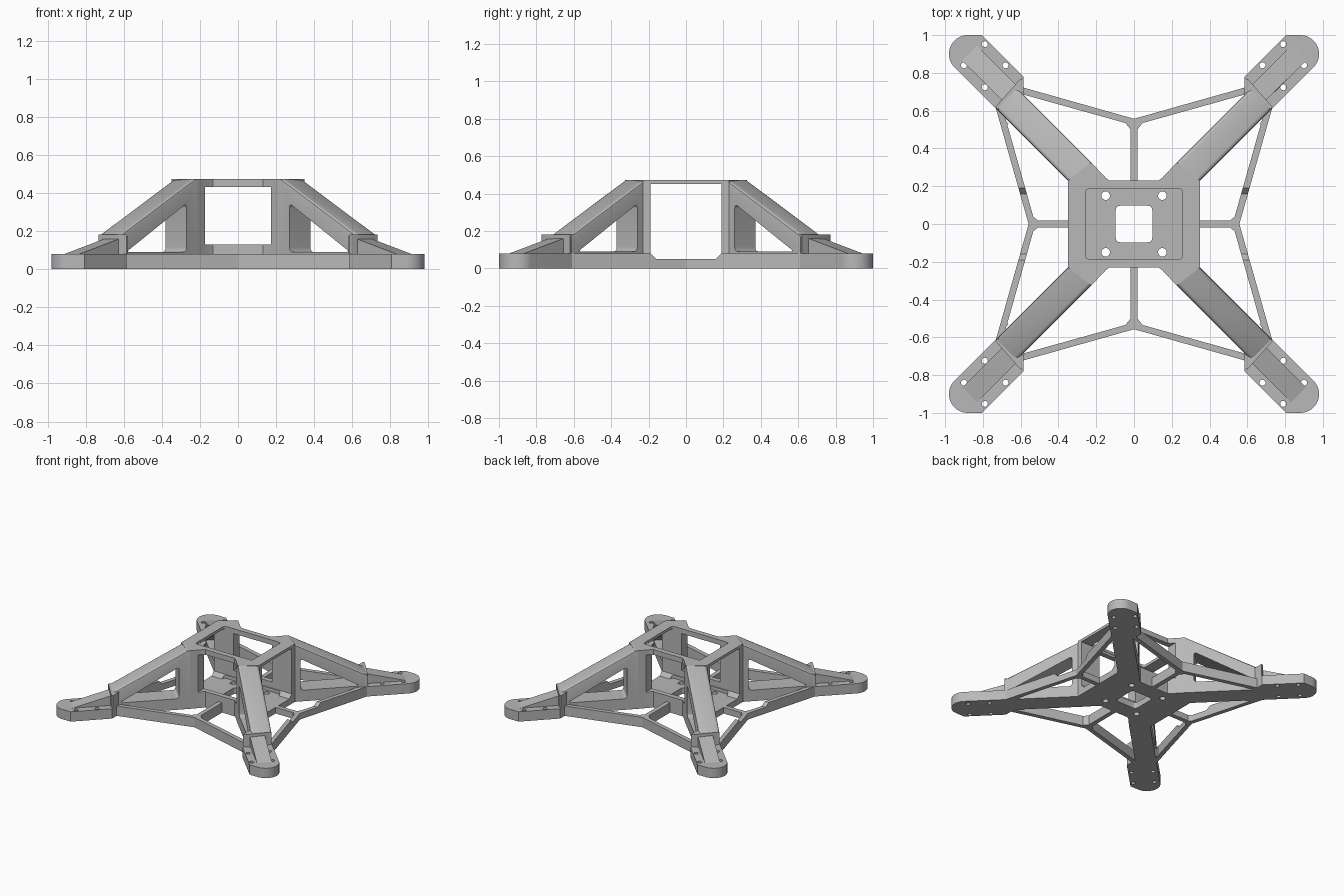
import bpy, bmesh, math
from mathutils import Vector

if "Cube" in bpy.data.objects:
    bpy.data.objects.remove(bpy.data.objects["Cube"])

R2 = math.sqrt(2)
grey = bpy.data.materials.new("matte grey")
grey.diffuse_color = (0.48, 0.48, 0.48, 1)
grey.use_nodes = True
grey.node_tree.nodes["Principled BSDF"].inputs["Base Color"].default_value = grey.diffuse_color


def plan(a, b, w):          # outline in x/y, extruded in z
    return (a, b, w)


def along_arm(a, b, w):     # profile in (distance along diagonal, z), w = x - y
    return ((a * R2 + w) / 2, (a * R2 - w) / 2, b)


def along_x(a, b, w):       # profile in y/z, extruded in x
    return (w, a, b)


def along_y(a, b, w):       # profile in x/z, extruded in y
    return (a, w, b)


def side_lean(a, b, w):     # profile in y/z following the leaning side strut
    return (0.54 + 0.283 * a + w, a, b)


def prism(name, pts, fn, lo, hi, bevel=None):
    bm = bmesh.new()
    rings = [[bm.verts.new(fn(a, b, w)) for a, b in pts] for w in (lo, hi)]
    n = len(pts)
    bm.faces.new(rings[0])
    bm.faces.new(rings[1][::-1])
    for i in range(n):
        j = (i + 1) % n
        bm.faces.new((rings[0][j], rings[0][i], rings[1][i], rings[1][j]))
    bmesh.ops.recalc_face_normals(bm, faces=bm.faces[:])
    if bevel:               # soften the two long edges between profile points i and i+1
        i, size = bevel
        edges = [bm.edges.get((r[i], r[i + 1])) for r in rings]
        bmesh.ops.bevel(bm, geom=edges, offset=size, segments=3, profile=0.5, affect='EDGES')
    me = bpy.data.meshes.new(name)
    bm.to_mesh(me)
    bm.free()
    me.materials.append(grey)
    ob = bpy.data.objects.new(name, me)
    bpy.context.collection.objects.link(ob)
    return ob


def rect(x, y0, y1):
    return [(-x, y0), (x, y0), (x, y1), (-x, y1)]


def circle(x, y, r, n=16):
    return [(x + r * math.cos(2 * math.pi * i / n), y + r * math.sin(2 * math.pi * i / n)) for i in range(n)]


def rounded(pts, r, n=4):   # swap each corner for a small curve
    out = []
    for i, p in enumerate(pts):
        p = Vector(p)
        a = p + (Vector(pts[i - 1]) - p).normalized() * r
        b = p + (Vector(pts[(i + 1) % len(pts)]) - p).normalized() * r
        for k in range(n + 1):
            t = k / n
            out.append(tuple(a * (1 - t) ** 2 + p * 2 * t * (1 - t) + b * t * t))
    return out


def apply(ob, mod):
    bpy.context.view_layer.objects.active = ob
    bpy.ops.object.modifier_apply(modifier=mod.name)


def cut(ob, *cutters):
    for c in cutters:
        m = ob.modifiers.new("cut", 'BOOLEAN')
        m.operation, m.solver, m.object = 'DIFFERENCE', 'EXACT', c
        apply(ob, m)
        bpy.data.objects.remove(c)


def mirror(ob, x=True, y=True):
    m = ob.modifiers.new("mirror", 'MIRROR')
    m.use_axis = (x, y, False)
    m.use_mirror_merge = False
    apply(ob, m)


# Central cage: star outline hollowed from the top, sides and ends
q = [(0.35, 0.23), (0.225, 0.325), (0.165, 0.25), (0.13, 0.23)]
q[2] = (0.15, 0.245)
outline = (q + [(-x, y) for x, y in q[::-1]]
           + [(-x, -y) for x, y in q] + [(x, -y) for x, y in q[::-1]])
cage = prism("central_cage", outline, plan, 0, 0.472)
side_gap = [(-0.16, 0.05), (0.16, 0.05), (0.19, 0.08), (0.19, 0.45), (-0.19, 0.45), (-0.19, 0.08)]
cut(cage,
    prism("cut_inside", rounded(rect(0.255, -0.187, 0.187), 0.02), plan, 0.05, 0.6),
    prism("cut_sides", side_gap, along_x, -0.6, 0.6),
    prism("cut_ends", rect(0.173, 0.13, 0.43), along_y, -0.6, 0.6),
    prism("cut_floor", rounded(rect(0.097, -0.097, 0.097), 0.025), plan, -0.1, 0.2),
    *[prism("cut_screw", circle(x, y, 0.023), plan, -0.1, 0.2)
      for x in (-0.15, 0.15) for y in (-0.15, 0.15)])

# Sloping arms with a triangular window
arm = prism("arms", [(0.37, 0), (0.95, 0), (0.95, 0.18), (0.396, 0.472), (0.37, 0.472)],
            along_arm, -0.10, 0.12, bevel=(2, 0.02))
cut(arm, prism("cut_window", rounded([(0.453, 0.09), (0.90, 0.09), (0.453, 0.345)], 0.025),
               along_arm, -0.4, 0.4))
mirror(arm)

# Motor mounts: round-nosed end plates with four screw holes
nose = [(0.88 + 0.1 * math.cos(math.radians(a)), 0.90 + 0.1 * math.sin(math.radians(a)))
        for a in range(90, -46, -9)]
mount = prism("motor_mounts", [(0.585, 0.69), (0.585, 0.78), (0.805, 1.0)] + nose + [(0.70, 0.58)],
              plan, 0, 0.08)
ridge = prism("arm_ridges", [(0.90, 0.02), (1.255, 0.02), (1.255, 0.08), (0.95, 0.162), (0.90, 0.175)],
              along_arm, -0.112, 0.045)
for x, y in ((0.79, 0.952), (0.90, 0.84), (0.68, 0.84), (0.79, 0.724)):
    cut(mount, prism("cut_hole", circle(x, y, 0.016), plan, -0.1, 0.3))
mirror(mount)
mirror(ridge)

# Collars where the arms meet the mounts
collar = prism("arm_collars", [(0.585, 0.69), (0.585, 0.772), (0.605, 0.765), (0.733, 0.62), (0.70, 0.58)],
               plan, 0.01, 0.182)
mirror(collar)

# Side braces, lowered between the cage openings
brace = prism("side_braces", [(0, 0), (0.62, 0), (0.62, 0.08), (0.19, 0.08), (0.16, 0.05), (0, 0.05)],
              side_lean, -0.018, 0.018)
mirror(brace)
spoke = prism("side_spokes", [(0.34, -0.018), (0.545, -0.018), (0.545, 0.018), (0.34, 0.018)], plan, 0, 0.05)
mirror(spoke, y=False)

# Front and back braces
brace = prism("end_braces", [(0, 0.522), (0.62, 0.695), (0.62, 0.732), (0, 0.557)], plan, 0, 0.08)
mirror(brace)
spoke = prism("end_spokes", [(-0.018, 0.22), (0.018, 0.22), (0.018, 0.545), (-0.018, 0.545)], plan, 0, 0.08)
mirror(spoke, x=False)

# Small gussets in the corners of the braces
for name, pts in (("side_gussets", [(0.665, 0.53), (0.69, 0.50), (0.70, 0.58)]),
                  ("side_hub_gussets", [(0.50, 0.01), (0.54, 0.01), (0.545, 0.05)]),
                  ("end_hub_gussets", [(0.01, 0.49), (0.05, 0.54), (0.01, 0.54)])):
    mirror(prism(name, pts, plan, 0, 0.05 if name == "side_hub_gussets" else 0.08))

# Smooth the curved faces, keep corners crisp
for ob in bpy.data.objects:
    bpy.ops.object.select_all(action='DESELECT')
    ob.select_set(True)
    bpy.context.view_layer.objects.active = ob
    bpy.ops.object.shade_smooth_by_angle(angle=math.radians(30))
